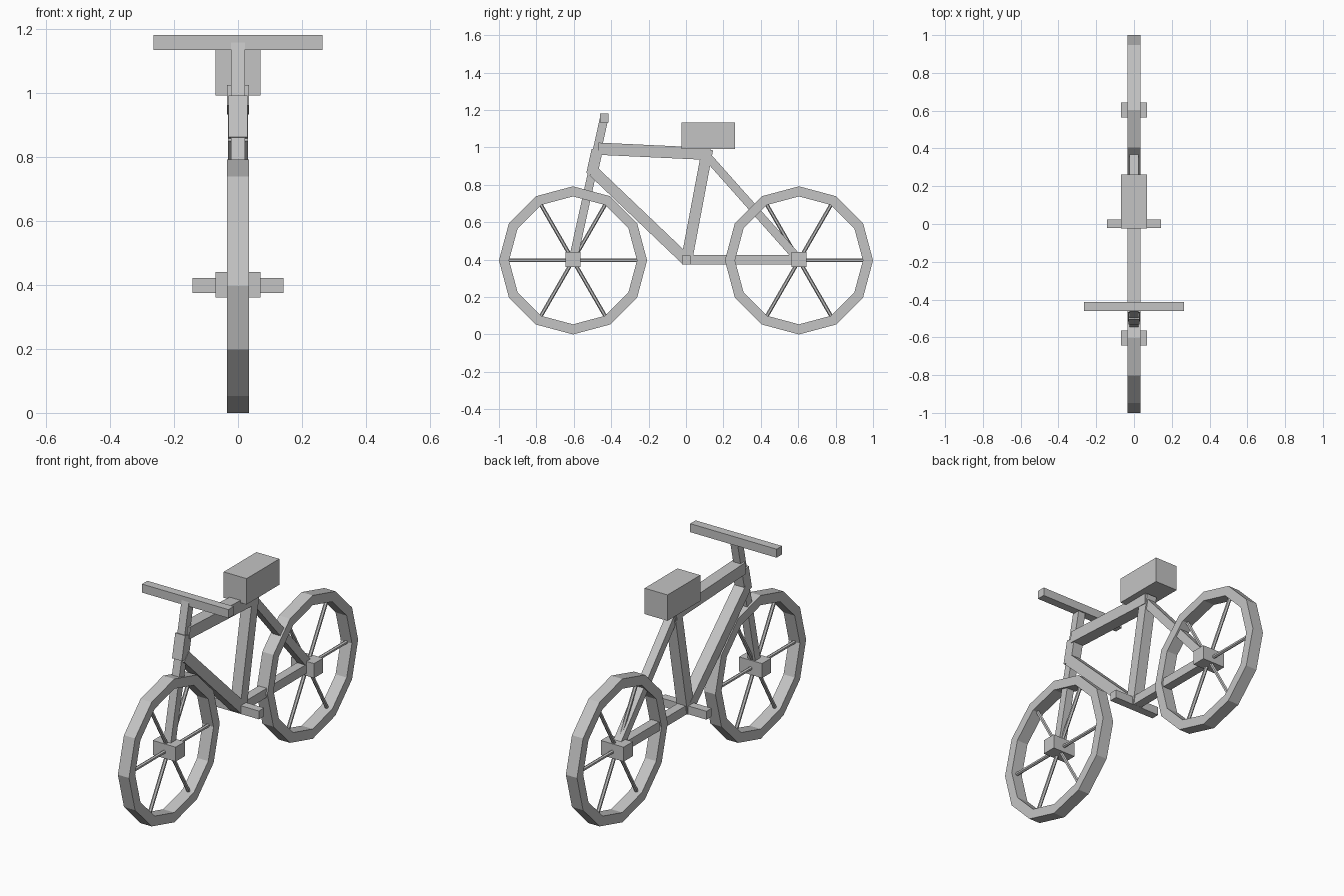
import bpy, math
from mathutils import Vector, Matrix

cube = bpy.data.objects.get("Cube")
if cube:
    bpy.data.objects.remove(cube, do_unlink=True)

GREY = bpy.data.materials.new("plain grey")
GREY.use_nodes = True
TINT = (0.55, 0.55, 0.55, 1)
GREY.diffuse_color = TINT
GREY.node_tree.nodes["Principled BSDF"].inputs["Base Color"].default_value = TINT


def finish(name):
    obj = bpy.context.object
    obj.name = name
    obj.data.materials.append(GREY)
    return obj


def box(name, centre, size):
    bpy.ops.mesh.primitive_cube_add(size=1, location=centre)
    obj = finish(name)
    obj.data.transform(Matrix.Diagonal((*size, 1)))
    return obj


def beam(name, start, end, width, depth):
    """Square bar between two (y, z) points in the middle plane."""
    a, b = Vector((0, *start)), Vector((0, *end))
    obj = box(name, (a + b) / 2, (width, depth, (b - a).length))
    obj.rotation_euler.x = -math.atan2(b.y - a.y, b.z - a.z)
    return obj


def rim(name, y, z, outer, inner, half):
    """Twelve-sided ring with a rectangular section."""
    section = [(outer, half), (outer, -half), (inner, -half), (inner, half)]
    n, k = 12, len(section)
    verts, faces = [], []
    for i in range(n):
        t = math.tau * i / n
        verts += [(x, r * math.cos(t), r * math.sin(t)) for r, x in section]
        for j in range(k):
            m, p = (i + 1) % n, (j + 1) % k
            faces.append((i * k + j, i * k + p, m * k + p, m * k + j))
    mesh = bpy.data.meshes.new(name)
    mesh.from_pydata(verts, [], faces)
    mesh.materials.append(GREY)
    obj = bpy.data.objects.new(name, mesh)
    obj.location = (0, y, z)
    bpy.context.collection.objects.link(obj)


# Wheels: rim, hub block and three full-diameter spoke bars
AXLE_Y, AXLE_Z = 0.604, 0.396
for side, y in (("front", -AXLE_Y), ("rear", AXLE_Y)):
    rim(side + "_rim", y, AXLE_Z, 0.396, 0.342, 0.034)
    box(side + "_hub", (0, y, 0.4), (0.14, 0.08, 0.08))
    for i in range(3):
        bpy.ops.mesh.primitive_cylinder_add(
            vertices=6, radius=0.01, depth=0.7, location=(0, y, AXLE_Z),
            rotation=(math.pi / 2 + i * math.pi / 3, 0, 0))
        finish(f"{side}_spoke_{i + 1}")

# Steering
FORK_LOW, FORK_TOP = Vector((-AXLE_Y, 0.4)), Vector((-0.437, 1.16))
beam("fork_and_stem", FORK_LOW, FORK_TOP, 0.045, 0.045)
beam("head_tube", FORK_LOW.lerp(FORK_TOP, 0.6),
     FORK_LOW.lerp(FORK_TOP, 0.77), 0.06, 0.06)
bar = box("handlebar", (0, -0.437, 1.158), (0.528, 0.047, 0.047))

# Frame
CRANK, REAR = (0, 0.4), (AXLE_Y, 0.4)
beam("top_tube", (-0.47, 0.993), (0.13, 0.965), 0.068, 0.065)
beam("down_tube", (-0.495, 0.872), CRANK, 0.064, 0.06)
beam("seat_tube", (0, 0.38), (0.115, 0.99), 0.062, 0.06)
beam("chain_stay", CRANK, REAR, 0.05, 0.05)
beam("seat_stay", (0.115, 0.95), REAR, 0.047, 0.045)

# Saddle and pedals
box("saddle", (0, 0.118, 1.063), (0.14, 0.286, 0.143))
box("pedal_bar", (0, 0.002, 0.398), (0.285, 0.046, 0.046))
